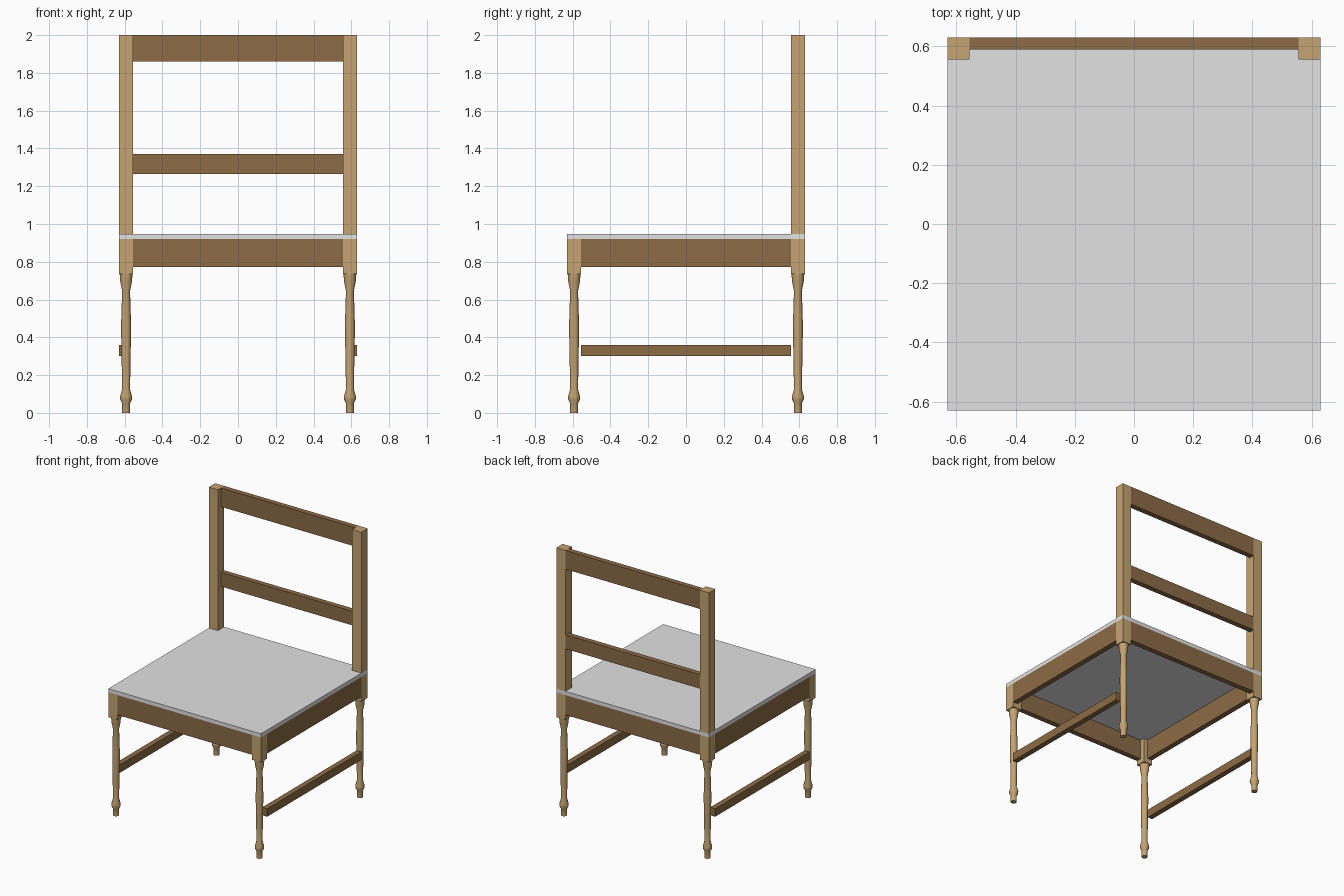
import bpy, bmesh, math

if "Cube" in bpy.data.objects:
    bpy.data.objects.remove(bpy.data.objects["Cube"])


def material(name, rgb):
    m = bpy.data.materials.new(name)
    m.diffuse_color = (*rgb, 1)
    m.use_nodes = True
    m.node_tree.nodes["Principled BSDF"].inputs["Base Color"].default_value = m.diffuse_color
    return m


LIGHT = material("light_wood", (0.558, 0.371, 0.168))
DARK = material("dark_wood", (0.262, 0.147, 0.061))
GREY = material("seat_grey", (0.76, 0.76, 0.76))

OUT, IN = 0.63, 0.555       # outer and inner faces of the corner posts
MID = (OUT + IN) / 2
RAIL = 0.59                 # inner face of the thin rails
SEAT_LOW, SEAT_TOP = 0.92, 0.948


def finish(bm, name, mat):
    bmesh.ops.recalc_face_normals(bm, faces=bm.faces)
    me = bpy.data.meshes.new(name)
    bm.to_mesh(me)
    bm.free()
    me.materials.append(mat)
    ob = bpy.data.objects.new(name, me)
    bpy.context.collection.objects.link(ob)
    return ob


def box(name, mat, x, y, z):
    """Box from three (low, high) ranges, in any order."""
    bm = bmesh.new()
    bmesh.ops.create_cube(bm, size=1)
    for v in bm.verts:
        v.co = [(a + b) / 2 + c * abs(b - a) for c, (a, b) in zip(v.co, (x, y, z))]
    return finish(bm, name, mat)


def turned(name, mat, x, y, profile, sides=16):
    """Lathe-turned leg from (radius, height) pairs."""
    bm = bmesh.new()
    rings = [[bm.verts.new((x + r * math.cos(2 * math.pi * i / sides),
                            y + r * math.sin(2 * math.pi * i / sides), z))
              for i in range(sides)] for r, z in profile]
    for a, b in zip(rings, rings[1:]):
        for i in range(sides):
            j = (i + 1) % sides
            bm.faces.new((a[i], a[j], b[j], b[i]))
    bm.faces.new(rings[0])
    bm.faces.new(rings[-1])
    ob = finish(bm, name, mat)
    bpy.ops.object.select_all(action='DESELECT')
    ob.select_set(True)
    bpy.context.view_layer.objects.active = ob
    bpy.ops.object.shade_smooth_by_angle(angle=math.radians(40))


# Seat board
box("seat", GREY, (-OUT, OUT), (-OUT, OUT), (SEAT_LOW, SEAT_TOP))

# Turned legs with square corner blocks
LEG = [(0.021, 0), (0.021, 0.05), (0.031, 0.07), (0.032, 0.085), (0.021, 0.125),
       (0.023, 0.25), (0.026, 0.42), (0.026, 0.48), (0.021, 0.645),
       (0.031, 0.695), (0.034, 0.735)]
for sx, side in ((-1, "left"), (1, "right")):
    for sy, end in ((-1, "front"), (1, "back")):
        turned(f"{end}_leg_{side}", LIGHT, sx * MID, sy * MID, LEG)
        box(f"{end}_block_{side}", LIGHT, (sx * IN, sx * OUT), (sy * IN, sy * OUT),
            (0.735, SEAT_LOW))
    # Back post, side apron and side stretcher
    box(f"back_post_{side}", LIGHT, (sx * IN, sx * OUT), (IN, OUT), (SEAT_TOP, 2))
    box(f"side_apron_{side}", DARK, (sx * RAIL, sx * OUT), (-IN, IN), (0.772, SEAT_LOW))
    box(f"side_stretcher_{side}", DARK, (sx * RAIL, sx * OUT), (-IN, IN), (0.30, 0.36))

# Front and back aprons
for sy, end in ((-1, "front"), (1, "back")):
    box(f"{end}_apron", DARK, (-IN, IN), (sy * RAIL, sy * OUT), (0.772, SEAT_LOW))

# Backrest rails
box("top_rail", DARK, (-IN, IN), (RAIL, OUT), (1.86, 2))
box("middle_rail", DARK, (-IN, IN), (RAIL, OUT), (1.265, 1.37))
